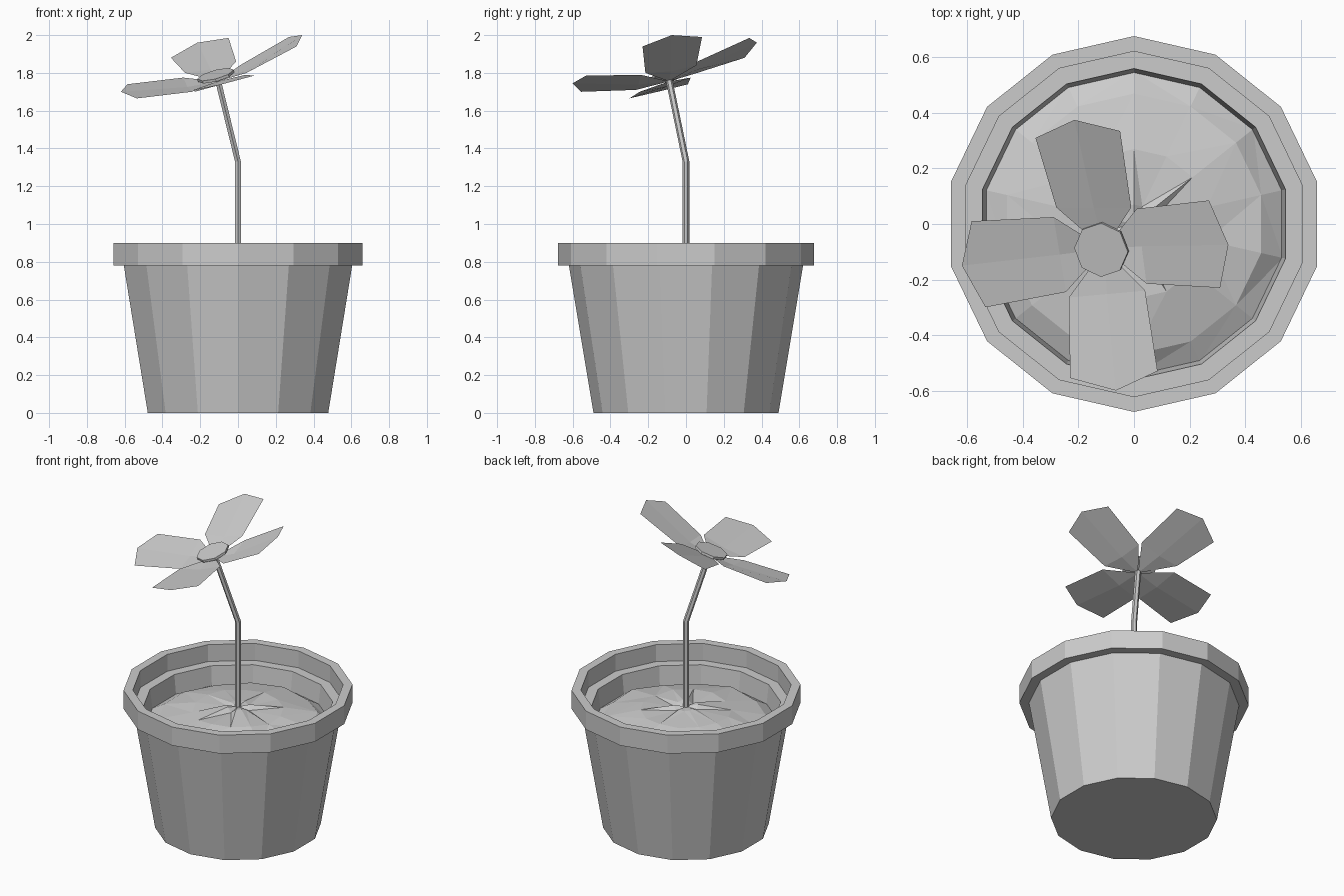
import bpy, bmesh, math, random
from mathutils import Vector

cube = bpy.data.objects.get("Cube")
if cube:
    bpy.data.objects.remove(cube, do_unlink=True)
random.seed(4)
SIDES = 14

grey = bpy.data.materials.new("plain grey")
grey.use_nodes = True
grey.diffuse_color = (0.6, 0.6, 0.6, 1)
grey.node_tree.nodes["Principled BSDF"].inputs["Base Color"].default_value = (0.6, 0.6, 0.6, 1)


def finish(bm, name, fix_normals=True):
    if fix_normals:
        bmesh.ops.recalc_face_normals(bm, faces=bm.faces)
    mesh = bpy.data.meshes.new(name)
    bm.to_mesh(mesh)
    bm.free()
    mesh.materials.append(grey)
    obj = bpy.data.objects.new(name, mesh)
    bpy.context.collection.objects.link(obj)
    return obj


def ring(bm, radius, z, sides=SIDES, centre=(0, 0), noise=0):
    verts = []
    for i in range(sides):
        a = math.pi / 2 + math.tau * i / sides
        verts.append(bm.verts.new((centre[0] + radius * math.cos(a),
                                   centre[1] + radius * math.sin(a),
                                   z + random.uniform(-noise, noise))))
    return verts


def bridge(bm, lower, upper):
    n = len(lower)
    for i in range(n):
        j = (i + 1) % n
        bm.faces.new((lower[i], lower[j], upper[j], upper[i]))


# Pot: outer wall, overhanging rim, inner ledge and inner wall
bm = bmesh.new()
profile = [(0.49, 0), (0.62, 0.78), (0.677, 0.78), (0.677, 0.9),
           (0.622, 0.9), (0.622, 0.79), (0.56, 0.79), (0.54, 0.62)]
rings = [ring(bm, r, z) for r, z in profile]
for lower, upper in zip(rings, rings[1:]):
    bridge(bm, lower, upper)
bm.faces.new(rings[0][::-1])
finish(bm, "pot", False)

# Soil: uneven mound
bm = bmesh.new()
mound = [(0.55, 0.665, 0), (0.47, 0.715, 0.012), (0.27, 0.755, 0.012), (0.07, 0.775, 0.015)]
rings = [ring(bm, r, z, noise=n) for r, z, n in mound]
for lower, upper in zip(rings, rings[1:]):
    bridge(bm, lower, upper)
peak = bm.verts.new((0, 0, 0.775))
for i in range(SIDES):
    bm.faces.new((rings[-1][i], rings[-1][(i + 1) % SIDES], peak))
bmesh.ops.triangulate(bm, faces=bm.faces)
finish(bm, "soil", False)

# Stem: straight, then bent toward the flower
bm = bmesh.new()
joints = [(0, 0, 0.72), (0, 0, 1.33), (-0.107, -0.09, 1.765)]
rings = [ring(bm, 0.018, z, 6, (x, y)) for x, y, z in joints]
for lower, upper in zip(rings, rings[1:]):
    bridge(bm, lower, upper)
bm.faces.new(rings[-1])
finish(bm, "stem", False)

# Flower centre: thin tilted disc
bm = bmesh.new()
bmesh.ops.create_cone(bm, cap_ends=True, segments=8, radius1=0.1, radius2=0.1, depth=0.015)
disc = finish(bm, "flower_centre")
disc.location = (-0.117, -0.092, 1.785)
disc.rotation_mode = 'QUATERNION'
disc.rotation_quaternion = Vector((-0.27, -0.25, 1)).to_track_quat('Z', 'Y')

# Petals: shoulder, three tip corners, shoulder, with a crease down the middle
BASE = Vector((-0.107, -0.09, 1.755))
petals = {
    "left_petal": [(0.045, -0.215, 1.80), (0.31, -0.23, 1.94), (0.34, -0.075, 2.0),
                   (0.27, 0.085, 1.99), (0.01, 0.055, 1.84)],
    "back_petal": [(-0.01, 0.06, 1.86), (-0.05, 0.335, 1.985), (-0.215, 0.375, 1.96),
                   (-0.355, 0.31, 1.88), (-0.28, 0.06, 1.80)],
    "right_petal": [(-0.29, 0.025, 1.775), (-0.585, 0.01, 1.74), (-0.62, -0.15, 1.70),
                    (-0.535, -0.30, 1.665), (-0.245, -0.245, 1.70)],
    "front_petal": [(-0.235, -0.265, 1.71), (-0.23, -0.555, 1.70), (-0.065, -0.60, 1.745),
                    (0.085, -0.53, 1.785), (0.04, -0.24, 1.79)],
}
for name, outline in petals.items():
    bm = bmesh.new()
    middle = (Vector(outline[0]) + Vector(outline[4])) / 2 - Vector((0, 0, 0.012))
    a, b, tip, c, d = [bm.verts.new(p) for p in outline]
    base, mid = bm.verts.new(BASE), bm.verts.new(middle)
    for face in ((base, a, mid), (base, mid, d), (a, b, tip, mid), (mid, tip, c, d)):
        bm.faces.new(face)
    finish(bm, name, False)
